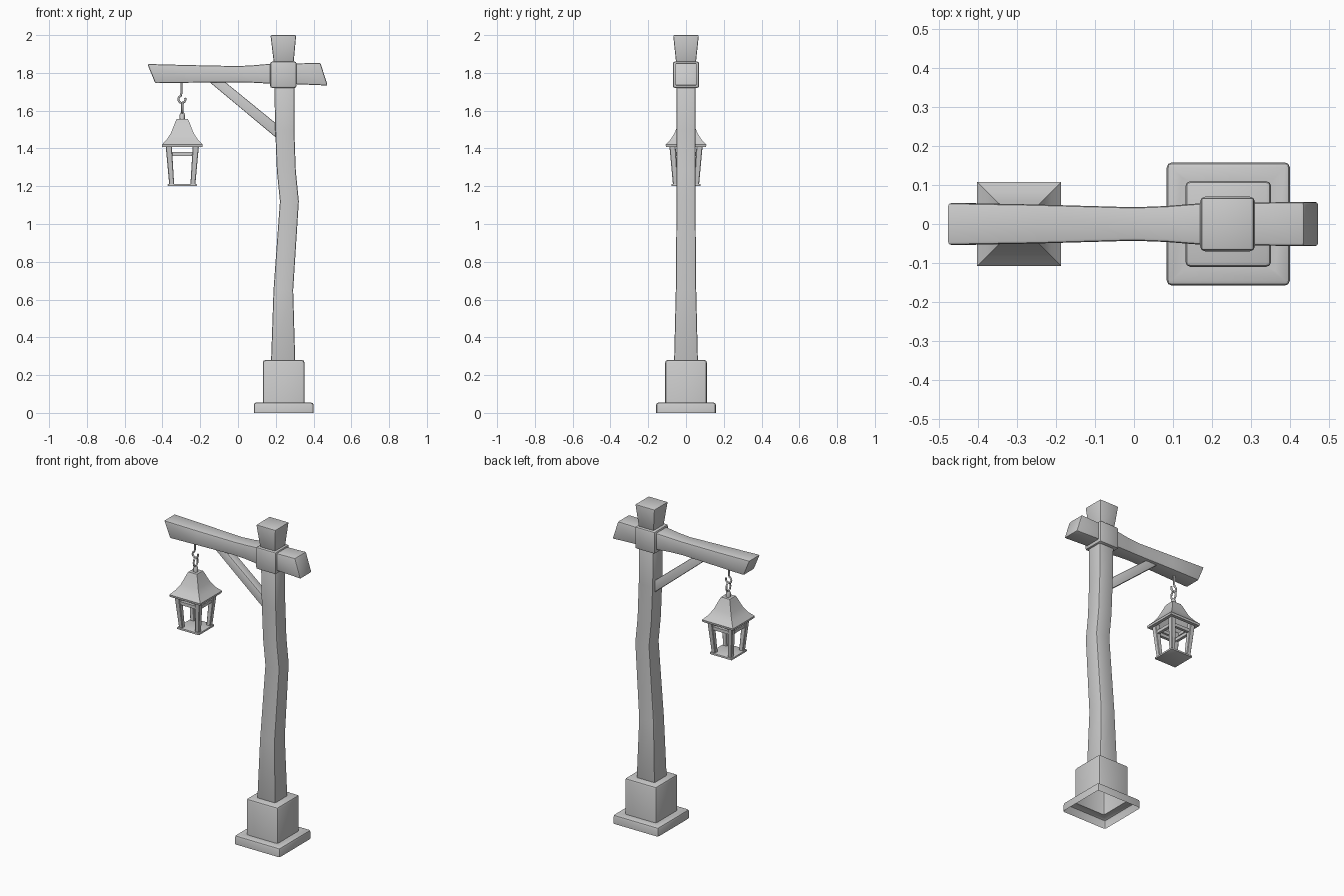
import bpy, bmesh, math
from mathutils import Vector

if "Cube" in bpy.data.objects:
    bpy.data.objects.remove(bpy.data.objects["Cube"])

LX = -0.295   # lantern axis
PX = 0.242    # base axis


def loft(name, loops, bevel=0.0, start=True, end=True, segs=2):
    """Skin a row of equal-length loops, round the convex edges, smooth by angle."""
    bm = bmesh.new()
    rows = [[bm.verts.new(p) for p in lp] for lp in loops]
    n = len(rows[0])
    for a, b in zip(rows, rows[1:]):
        for i in range(n):
            j = (i + 1) % n
            bm.faces.new((a[i], a[j], b[j], b[i]))
    if start:
        bm.faces.new(rows[0][::-1])
    if end:
        bm.faces.new(rows[-1])
    if start and end:
        bmesh.ops.recalc_face_normals(bm, faces=bm.faces)
    bm.normal_update()
    if bevel:
        edges = [e for e in bm.edges if e.calc_face_angle_signed(0) > 0.6]
        bmesh.ops.bevel(bm, geom=edges, offset=bevel, segments=segs,
                        profile=0.5, affect='EDGES', clamp_overlap=True)
    me = bpy.data.meshes.new(name)
    bm.to_mesh(me)
    bm.free()
    ob = bpy.data.objects.new(name, me)
    bpy.context.collection.objects.link(ob)
    bpy.ops.object.select_all(action='DESELECT')
    ob.select_set(True)
    bpy.context.view_layer.objects.active = ob
    bpy.ops.object.shade_smooth_by_angle(angle=math.radians(30))
    return ob


def rect(x0, x1, y0, y1, z):
    return [(x0, y0, z), (x1, y0, z), (x1, y1, z), (x0, y1, z)]


def square(cx, h, z):
    return rect(cx - h, cx + h, -h, h, z)


def tube(name, pts, r, cyclic=False):
    cu = bpy.data.curves.new(name, 'CURVE')
    cu.dimensions = '3D'
    cu.bevel_depth = r
    cu.bevel_resolution = 2
    cu.use_fill_caps = True
    sp = cu.splines.new('POLY')
    sp.points.add(len(pts) - 1)
    for p, co in zip(sp.points, pts):
        p.co = (*co, 1)
    sp.use_cyclic_u = cyclic
    ob = bpy.data.objects.new(name, cu)
    bpy.context.collection.objects.link(ob)
    return ob


# Stepped plinth, hollow underneath
loft("plinth", [square(PX, 0.158, 0), square(PX, 0.158, 0.055),
                square(PX, 0.11, 0.055), square(PX, 0.11, 0.28)],
     bevel=0.013, start=False)

# Crooked timber post
post = [(0.175, 0.303, 0.063, 0.27), (0.188, 0.292, 0.054, 0.65),
        (0.222, 0.322, 0.05, 1.12), (0.206, 0.306, 0.05, 1.28),
        (0.197, 0.298, 0.05, 1.50), (0.192, 0.298, 0.05, 1.74)]
loft("post", [rect(a, b, -h, h, z) for a, b, h, z in post], bevel=0.008)

# Collar around the joint and flared post top
loft("collar", [square(0.24, 0.07, 1.72), square(0.24, 0.07, 1.86)], bevel=0.012)
loft("post_top", [square(0.242, 0.052, 1.85), square(0.24, 0.068, 2.0)], bevel=0.007)

# Waisted cross arm with slanted ends: x bottom, x top, y half, z bottom, z top
arm = [(-0.438, -0.48, 0.054, 1.745, 1.847), (-0.25, -0.25, 0.05, 1.748, 1.841),
       (0.0, 0.0, 0.043, 1.75, 1.836), (0.08, 0.08, 0.046, 1.748, 1.84),
       (0.17, 0.17, 0.053, 1.743, 1.848), (0.31, 0.31, 0.055, 1.74, 1.85),
       (0.475, 0.436, 0.057, 1.733, 1.853)]
loft("cross_arm", [[(xb, -h, zb), (xb, h, zb), (xt, h, zt), (xt, -h, zt)]
                   for xb, xt, h, zb, zt in arm], bevel=0.008)

# Diagonal brace
brace = [(-0.155, 1.755), (-0.072, 1.755), (0.21, 1.525), (0.21, 1.45)]
loft("brace", [[(x, y, z) for x, z in brace] for y in (-0.027, 0.027)], bevel=0.005)

# Lantern roof: hollow inside, rim, flared outside
roof = [(0.024, 1.535), (0.05, 1.475), (0.085, 1.425), (0.085, 1.407), (0.106, 1.407),
        (0.108, 1.42), (0.082, 1.447), (0.06, 1.482), (0.037, 1.54), (0.03, 1.555)]
loft("lantern_roof", [square(LX, h, z) for h, z in roof])
loft("lantern_floor", [square(LX, 0.077, 1.20), square(LX, 0.077, 1.213)], bevel=0.004)

# Four leaning corner bars and the rails between them
for sx in (-1, 1):
    for sy in (-1, 1):
        def corner(o, i, z):
            return rect(LX + sx * i, LX + sx * o, sy * i, sy * o, z)
        loft("lantern_bar", [corner(0.069, 0.043, 1.208), corner(0.089, 0.056, 1.425)],
             bevel=0.003, segs=1)
for s in (-1, 1):
    a, b = sorted((s * 0.06, s * 0.078))
    loft("lantern_rail_x", [rect(LX - 0.06, LX + 0.06, a, b, z) for z in (1.36, 1.38)])
    loft("lantern_rail_y", [rect(LX + a, LX + b, -0.06, 0.06, z) for z in (1.36, 1.38)])

# Hanging hook, ring and finial
hook = [(LX - 0.005, 0, 1.76), (LX - 0.005, 0, 1.69)]
hook += [(LX - 0.002 + 0.019 * math.cos(t), 0, 1.66 + 0.019 * math.sin(t))
         for t in (math.radians(110 + 25 * k) for k in range(12))]
tube("hook", hook, 0.0055)
ring = [(LX, 0.02 * math.cos(t), 1.615 + 0.027 * math.sin(t))
        for t in (2 * math.pi * k / 16 for k in range(16))]
tube("lantern_ring", ring, 0.0055, True)
disc = [(0.014, 1.55), (0.014, 1.578), (0.009, 1.59)]
loft("lantern_finial", [[(LX + r * math.cos(k * math.pi / 6), r * math.sin(k * math.pi / 6), z)
                         for k in range(12)] for r, z in disc])
